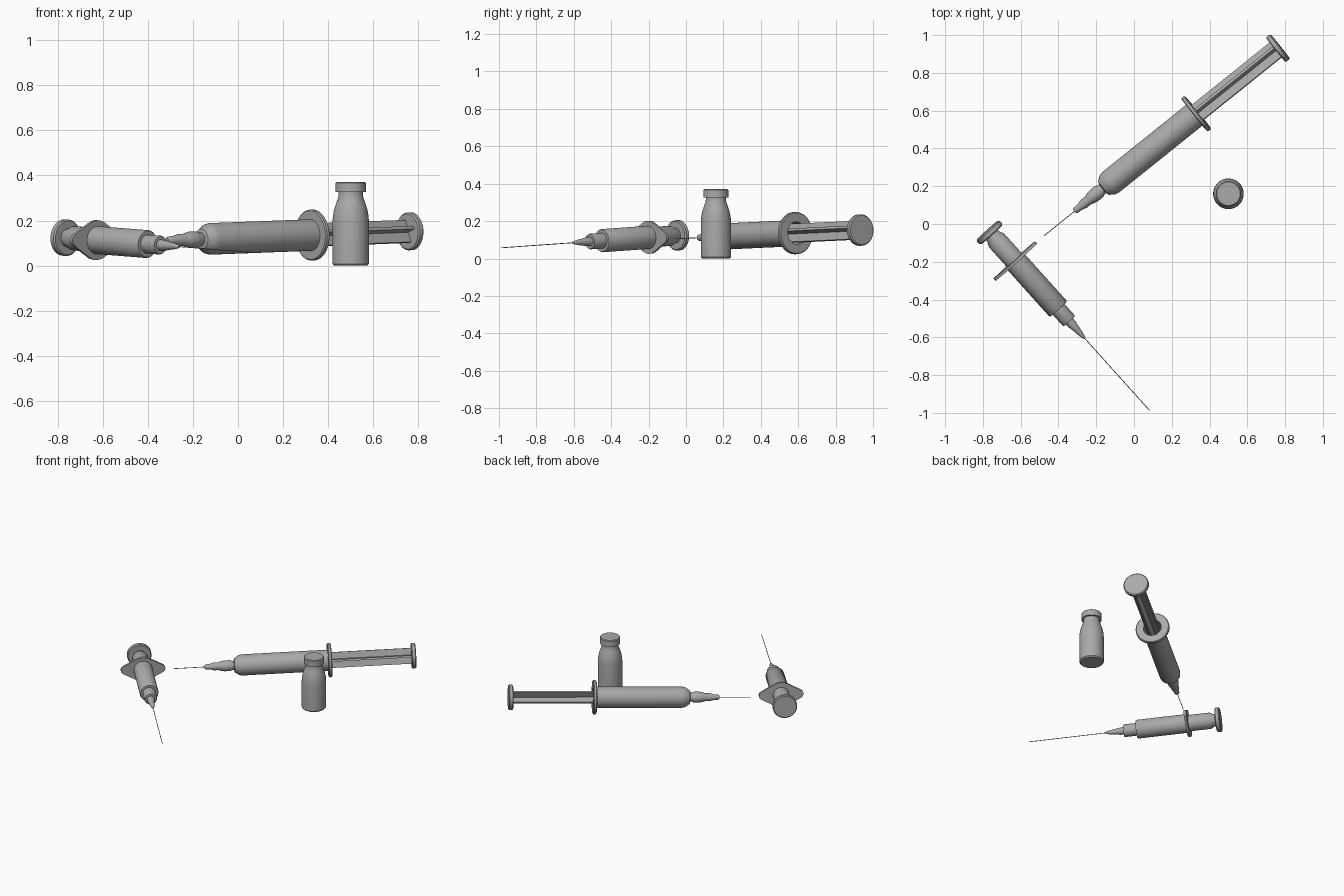
import bpy, bmesh, math
from mathutils import Matrix, Vector

cube = bpy.data.objects.get("Cube")
if cube:
    bpy.data.objects.remove(cube, do_unlink=True)

grey = bpy.data.materials.new("plain grey")
grey.use_nodes = True
colour = (0.4, 0.4, 0.4, 1)
grey.diffuse_color = colour
grey.node_tree.nodes["Principled BSDF"].inputs["Base Color"].default_value = colour


def axis_frame(start, end):
    """Matrix whose local z runs from start to end, with local x kept level."""
    z = (Vector(end) - Vector(start)).normalized()
    x = Vector((0, 0, 1)).cross(z).normalized()
    y = z.cross(x)
    frame = Matrix((x, y, z)).transposed().to_4x4()
    frame.translation = start
    return frame


def finish(name, bm, frame):
    bmesh.ops.remove_doubles(bm, verts=bm.verts, dist=1e-5)
    bmesh.ops.recalc_face_normals(bm, faces=bm.faces)
    mesh = bpy.data.meshes.new(name)
    bm.to_mesh(mesh)
    bm.free()
    mesh.materials.append(grey)
    obj = bpy.data.objects.new(name, mesh)
    bpy.context.collection.objects.link(obj)
    obj.matrix_world = frame
    bpy.ops.object.select_all(action='DESELECT')
    obj.select_set(True)
    bpy.context.view_layer.objects.active = obj
    bpy.ops.object.shade_smooth_by_angle(angle=math.radians(35))
    return obj


def lathe(name, profile, frame, sides=48):
    """Spin (radius, height) points about local z."""
    bm = bmesh.new()
    verts = [bm.verts.new((r, 0, h)) for r, h in profile]
    edges = [bm.edges.new(pair) for pair in zip(verts, verts[1:])]
    bmesh.ops.spin(bm, geom=verts + edges, cent=(0, 0, 0), axis=(0, 0, 1),
                   angle=math.tau, steps=sides)
    return finish(name, bm, frame)


def prism(name, outline, low, high, frame):
    """Extrude a flat outline along local z."""
    bm = bmesh.new()
    face = bm.faces.new([bm.verts.new((x, y, low)) for x, y in outline])
    top = bmesh.ops.extrude_face_region(bm, geom=[face])["geom"]
    bmesh.ops.translate(bm, vec=(0, 0, high - low),
                        verts=[v for v in top if isinstance(v, bmesh.types.BMVert)])
    return finish(name, bm, frame)


def disc(name, radius, low, high, frame, bevel=0.006):
    lathe(name, [(0, low), (radius - bevel, low), (radius, low + bevel),
                 (radius, high - bevel), (radius - bevel, high), (0, high)], frame)


def needle(name, low, high, frame):
    lathe(name, [(0, low), (0.0022, low), (0.0022, high - 0.01), (0, high)], frame, 10)


# Large syringe, lying with its plunger drawn out
large = axis_frame((0.762, 0.931, 0.152), (-0.48, -0.065, 0.105))
disc("large_thumb_rest", 0.084, -0.015, 0.015, large)

# Plunger rod with four ribs
w, t = 0.052, 0.007
quarter = [(t, t), (t, w), (-t, w)]
cross = []
for i in range(4):
    turn = Matrix.Rotation(i * math.pi / 2 + math.radians(20), 2)
    cross += [turn @ Vector(p) for p in quarter]
prism("large_plunger_rod", cross, 0.01, 1.06, large)
disc("large_plunger_stopper", 0.058, 1.05, 1.12, large)

# Open barrel, finger ring and shoulder
lathe("large_barrel", [(0.06, 0.548), (0.07, 0.548), (0.07, 1.135), (0.066, 1.155),
                       (0.046, 1.185), (0.03, 1.19), (0, 1.19), (0, 1.14),
                       (0.06, 1.13), (0.06, 0.548)], large)
lathe("large_finger_flange", [(0.06, 0.543), (0.108, 0.543), (0.113, 0.548),
                              (0.113, 0.562), (0.108, 0.567), (0.06, 0.567),
                              (0.06, 0.543)], large)
lathe("large_needle_hub", [(0, 1.18), (0.03, 1.18), (0.03, 1.2), (0.036, 1.215),
                           (0.036, 1.25), (0.031, 1.275), (0.026, 1.29),
                           (0.026, 1.32), (0.019, 1.345), (0.017, 1.375),
                           (0.012, 1.382), (0, 1.382)], large)
needle("large_needle", 1.37, 1.592, large)

# Small syringe, with its plunger nearly pushed in
small = axis_frame((-0.765, -0.045, 0.124), (0.087, -0.992, 0.057))
disc("small_thumb_rest", 0.081, -0.016, 0.016, small)
lathe("small_plunger_rod", [(0, 0.01), (0.04, 0.01), (0.042, 0.03), (0.054, 0.055),
                            (0.054, 0.21), (0, 0.21)], small)

# Winged finger flange: a round centre drawn out to two narrow rounded ends
big, tip, reach = 0.088, 0.03, 0.118
lean = math.acos((big - tip) / reach)
outline = []
for centre, radius, start, end in ((reach, tip, -lean, lean),
                                   (0, big, lean, math.pi - lean),
                                   (-reach, tip, math.pi - lean, math.pi + lean),
                                   (0, big, math.pi + lean, math.tau - lean)):
    for i in range(13):
        a = start + (end - start) * i / 12
        outline.append((centre + radius * math.cos(a), radius * math.sin(a)))
prism("small_finger_flange", outline, 0.196, 0.212, small)

lathe("small_barrel", [(0, 0.2), (0.062, 0.2), (0.062, 0.54), (0.058, 0.546),
                       (0, 0.546)], small)
lathe("small_nozzle", [(0, 0.54), (0.042, 0.54), (0.042, 0.625), (0.039, 0.632),
                       (0, 0.632)], small)
lathe("small_needle_hub", [(0, 0.625), (0.025, 0.625), (0.024, 0.655), (0.018, 0.69),
                           (0.015, 0.715), (0.009, 0.745), (0.005, 0.756),
                           (0, 0.756)], small)
needle("small_needle", 0.74, 1.274, small)

# Upright vial
vial = Matrix.Translation((0.5, 0.16, 0))
lathe("vial_bottle", [(0, 0), (0.074, 0), (0.081, 0.008), (0.081, 0.19), (0.079, 0.22),
                      (0.073, 0.252), (0.063, 0.282), (0.056, 0.3), (0.054, 0.315),
                      (0.054, 0.33), (0, 0.33)], vial)
lathe("vial_cap", [(0, 0.326), (0.067, 0.326), (0.067, 0.366), (0.062, 0.371),
                   (0, 0.371)], vial)
